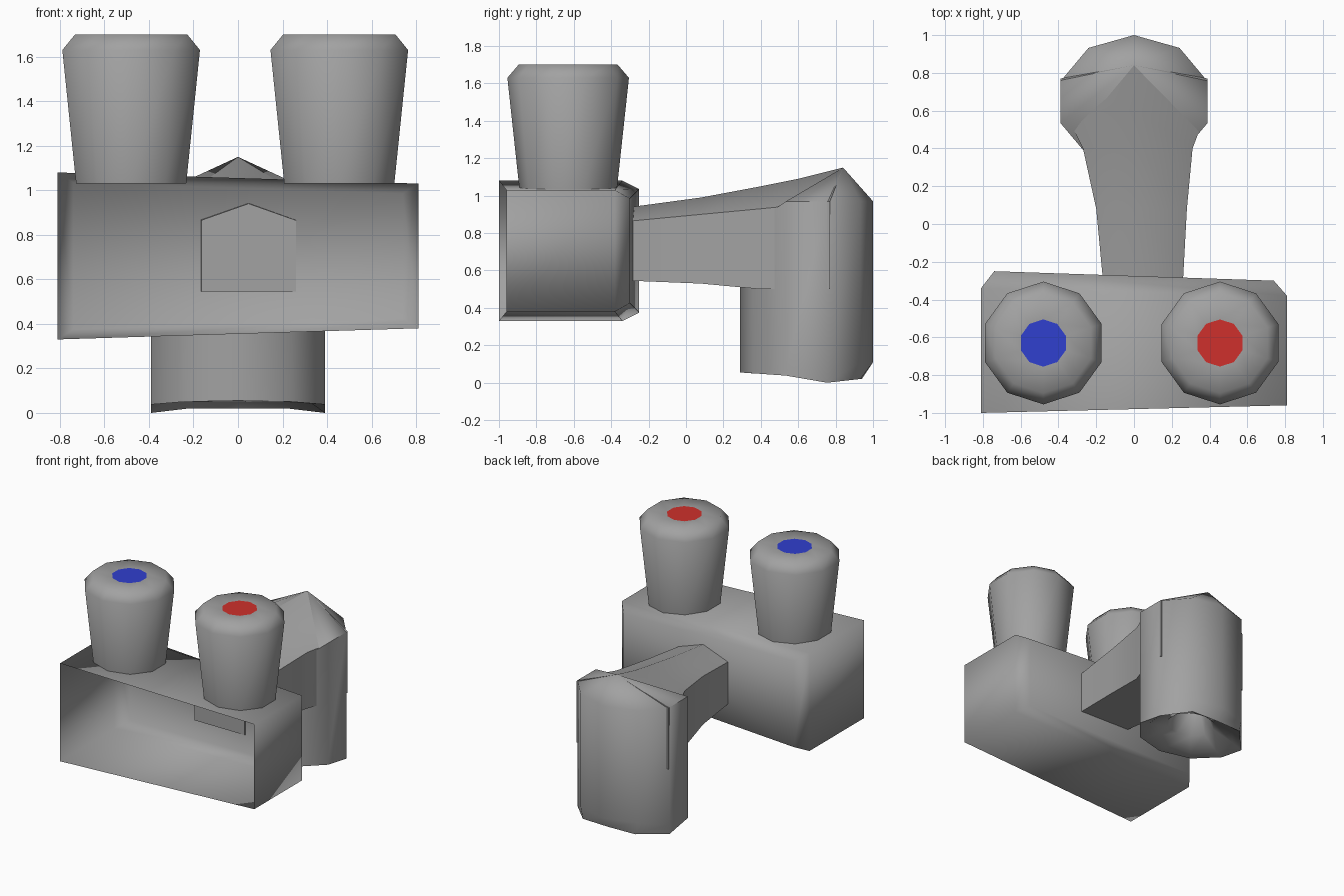
import bpy, bmesh
from math import cos, sin, radians, pi

if "Cube" in bpy.data.objects:
    bpy.data.objects.remove(bpy.data.objects["Cube"])


def material(name, color):
    m = bpy.data.materials.new(name)
    m.use_nodes = True
    m.diffuse_color = (*color, 1)
    m.node_tree.nodes["Principled BSDF"].inputs["Base Color"].default_value = (*color, 1)
    return m


metal = material("grey metal", (0.36, 0.36, 0.36))
red = material("hot red", (0.62, 0.03, 0.025))
blue = material("cold blue", (0.03, 0.05, 0.62))


def loft(name, rings, first=True, last=True, angle=60, mats=(metal,), tip=None):
    """Skin a list of equal-sized rings; optionally cap the ends or close on a tip."""
    bm = bmesh.new()
    loops = [[bm.verts.new(p) for p in ring] for ring in rings]
    n = len(loops[0])
    for a, b in zip(loops, loops[1:]):
        for i in range(n):
            j = (i + 1) % n
            bm.faces.new((a[i], a[j], b[j], b[i]))
    if first:
        bm.faces.new(loops[0][::-1])
    if tip:
        t = bm.verts.new(tip)
        for i in range(n):
            bm.faces.new((loops[-1][i], loops[-1][(i + 1) % n], t))
    elif last:
        bm.faces.new(loops[-1]).material_index = len(mats) - 1
    bmesh.ops.recalc_face_normals(bm, faces=bm.faces)
    me = bpy.data.meshes.new(name)
    bm.to_mesh(me)
    bm.free()
    for m in mats:
        me.materials.append(m)
    ob = bpy.data.objects.new(name, me)
    bpy.context.collection.objects.link(ob)
    bpy.ops.object.select_all(action='DESELECT')
    ob.select_set(True)
    bpy.context.view_layer.objects.active = ob
    bpy.ops.object.shade_smooth_by_angle(angle=radians(angle))
    return ob


def decagon(cx, cy, rx, ry):
    return [(cx + rx * cos(pi / 2 + k * pi / 5), cy + ry * sin(pi / 2 + k * pi / 5))
            for k in range(10)]


# Body: tapered shell, open at the front, chamfered at the back
def body_ring(y_l, y_r, inset_x, inset_z):
    xl, xr = -0.81 + inset_x, 0.81 - inset_x
    return [(xl, y_l, 0.33 + inset_z), (xr, y_r, 0.38 + inset_z),
            (xr, y_r, 1.03 - inset_z), (xl, y_l, 1.08 - inset_z)]


loft("body", [body_ring(-1, -0.96, 0, 0),
              body_ring(-0.34, -0.38, 0, 0),
              body_ring(-0.25, -0.30, 0.07, 0.045)], first=False, angle=100)

# Knobs: flared decagonal handles with a coloured cap
for name, x, color in (("cold_knob", -0.48, blue), ("hot_knob", 0.455, red)):
    profile = ((0.26, 1.03), (0.325, 1.63), (0.265, 1.70), (0.125, 1.70))
    loft(name, [[(px, py, z) for px, py in decagon(x, -0.63, r, r)] for r, z in profile],
         mats=(metal, color))


# Spout arm: five-sided section widening towards the back
def arm_ring(y, xl, xr, bottom, eave, ridge, ridge_y):
    return [(xl, y, bottom), (xr, y, bottom), (xr, y, eave),
            ((xl + xr) / 2, ridge_y, ridge), (xl, y, eave)]


loft("spout_arm", [arm_ring(-0.29, -0.165, 0.26, 0.545, 0.865, 0.94, -0.29),
                   arm_ring(0.08, -0.20, 0.28, 0.53, 0.90, 0.99, 0.08),
                   arm_ring(0.40, -0.27, 0.31, 0.50, 0.93, 1.05, 0.40),
                   arm_ring(0.60, -0.37, 0.385, 0.50, 0.95, 1.09, 0.60),
                   arm_ring(0.77, -0.39, 0.39, 0.50, 0.97, 1.15, 0.84)])

# Nozzle: downward tube with a domed top and a recessed mouth
plan = decagon(0, 0.645, 0.41, 0.355)


def mouth_ring(scale, z):
    return [(x * scale, 0.645 + (y - 0.645) * scale, z) for x, y in plan]


outer = [(x, y, 0.11 if y > 0.9 else 0.07) for x, y in plan]
lip = [(x * (0.92 if y > 0.9 else 1), min(y, 0.94), max(0, 0.055 - 0.07 * (y - 0.29)
        if y < 0.6 else 0.02 * (y > 0.9))) for x, y in plan]
shoulder = [(x, y, 0.97 if y > 0.5 else 0.85) for x, y in plan]
loft("nozzle", [mouth_ring(0.3, 0.28), mouth_ring(0.45, 0.12), mouth_ring(0.82, 0.05),
                lip, outer, shoulder], tip=(0, 0.84, 1.15))
